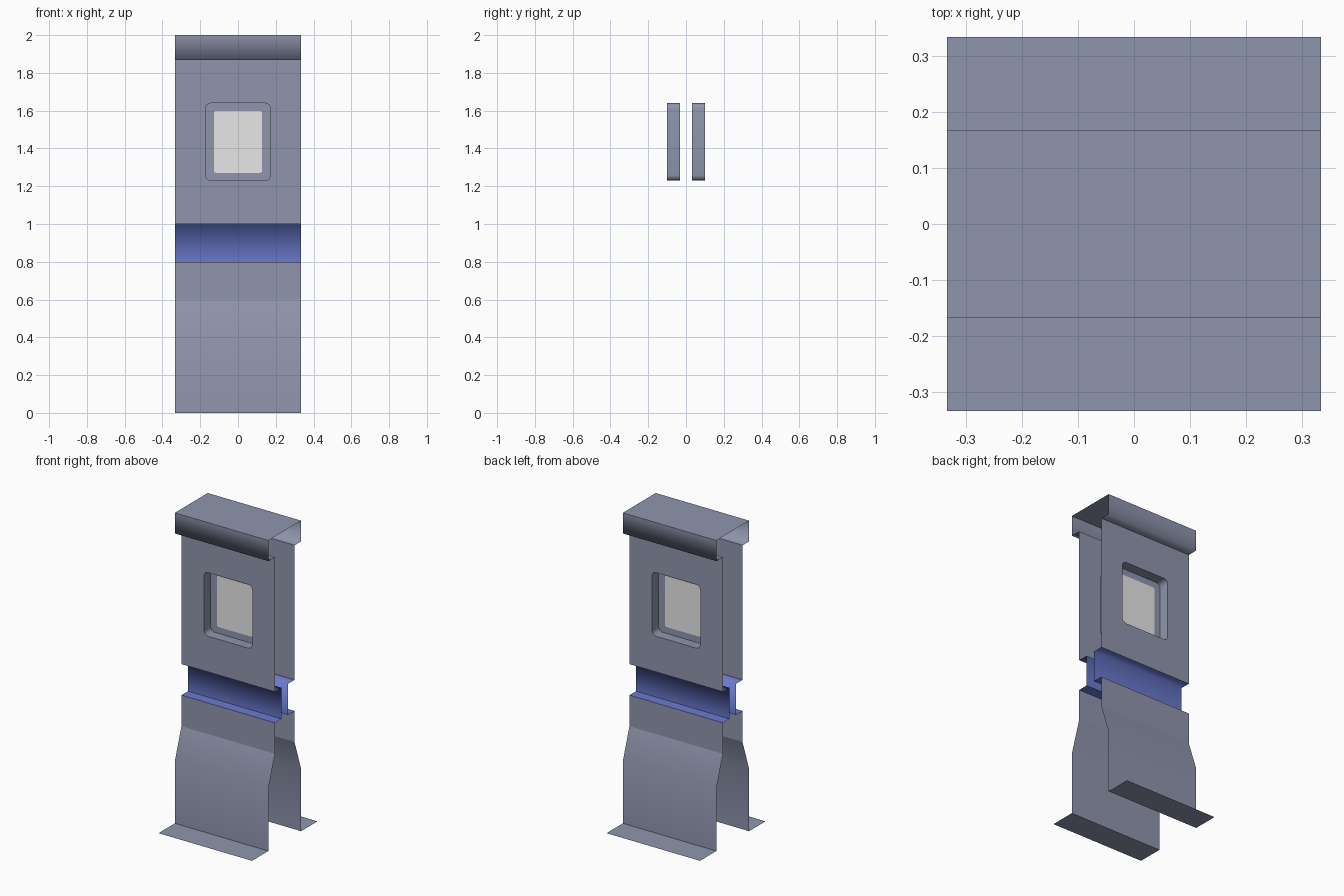
import bpy, bmesh, math
from mathutils import Matrix

if "Cube" in bpy.data.objects:
    bpy.data.objects.remove(bpy.data.objects["Cube"])

HALF = 0.333           # half width of the wall segment
OUT, MID, INN = 0.333, 0.167, 0.1
DEEP = 0.033           # depth plane of the groove and window panes


def material(name, rgb):
    m = bpy.data.materials.new(name)
    m.diffuse_color = (*rgb, 1)
    m.use_nodes = True
    m.node_tree.nodes["Principled BSDF"].inputs["Base Color"].default_value = m.diffuse_color
    return m


GREY = material("panel grey", (0.275, 0.30, 0.416))
BLUE = material("stripe blue", (0.145, 0.195, 0.63))
PANE = material("window pale grey", (0.8, 0.8, 0.8))


def finish(bm, name, mats, back):
    if back:
        bm.transform(Matrix.Rotation(math.pi, 4, 'Z'))
    for f in bm.faces:
        f.smooth = True
    me = bpy.data.meshes.new(name)
    bm.to_mesh(me)
    bm.free()
    for m in mats:
        me.materials.append(m)
    bpy.context.collection.objects.link(bpy.data.objects.new(name, me))


def sheet(name, pts, mat, soft=(), back=False):
    """Sweep a (y, z) profile across the width; folds in 'soft' stay smooth."""
    bm = bmesh.new()
    rows = [[bm.verts.new((x, y, z)) for x in (-HALF, HALF)] for y, z in pts]
    for a, b in zip(rows, rows[1:]):
        bm.faces.new((a[0], a[1], b[1], b[0]))
    for i, r in enumerate(rows):
        bm.edges.get(r).smooth = i in soft
    finish(bm, name, [mat], back)


def rounded(bm, hw, hh, r, y, zc, steps=4):
    """Rounded rectangle of vertices, anticlockwise seen from the front."""
    vs = []
    for k, (sx, sz) in enumerate(((1, 1), (-1, 1), (-1, -1), (1, -1))):
        for s in range(steps + 1):
            a = (k + s / steps) * math.pi / 2
            vs.append(bm.verts.new((sx * (hw - r) + r * math.cos(a), y,
                                    zc + sz * (hh - r) + r * math.sin(a))))
    return vs


def pairs(loop):
    return list(zip(loop, loop[1:] + loop[:1]))


def window_wall(name, back):
    bm = bmesh.new()
    zc = 1.435
    rim = rounded(bm, 0.172, 0.205, 0.03, -INN, zc)
    border = [bm.verts.new((x, -INN, z)) for x, z in
              ((-HALF, 1), (HALF, 1), (HALF, 1.867), (-HALF, 1.867))]
    edges = [bm.edges.new(p) for p in pairs(rim) + pairs(border)]
    # flat wall around the opening
    bmesh.ops.triangle_fill(bm, use_beauty=True, edges=edges, normal=(0, -1, 0))
    bm.normal_update()
    bmesh.ops.reverse_faces(bm, faces=[f for f in bm.faces if f.normal.y > 0])
    # recess sides, inner frame and pane
    floor = rounded(bm, 0.172, 0.205, 0.03, -DEEP, zc)
    pane = rounded(bm, 0.128, 0.164, 0.012, -DEEP, zc)
    for a, b in ((rim, floor), (floor, pane)):
        for (a0, a1), (b0, b1) in zip(pairs(a), pairs(b)):
            bm.faces.new((a0, a1, b1, b0))
    bm.faces.new(pane).material_index = 1
    bm.normal_update()
    for e in bm.edges:
        if len(e.link_faces) == 2 and e.calc_face_angle() > math.radians(35):
            e.smooth = False
    finish(bm, name, [GREY, PANE], back)


# both sides of the wall
for side, back in (("front", False), ("back", True)):
    sheet(side + "_lower_panel",
          [(-OUT, 0), (-MID, 0), (-MID, 0.4), (-INN, 0.6), (-INN, 0.8)],
          GREY, soft=(2,), back=back)
    sheet(side + "_stripe_groove",
          [(-INN, 0.8), (-DEEP, 0.8), (-DEEP, 1), (-INN, 1)],
          BLUE, soft=(2,), back=back)
    window_wall(side + "_window_wall", back)

# top cap with its lips
sheet("top_cap",
      [(-INN, 1.867), (-MID, 1.867), (-MID, 2), (MID, 2), (MID, 1.867), (INN, 1.867)],
      GREY, soft=(1, 4))
